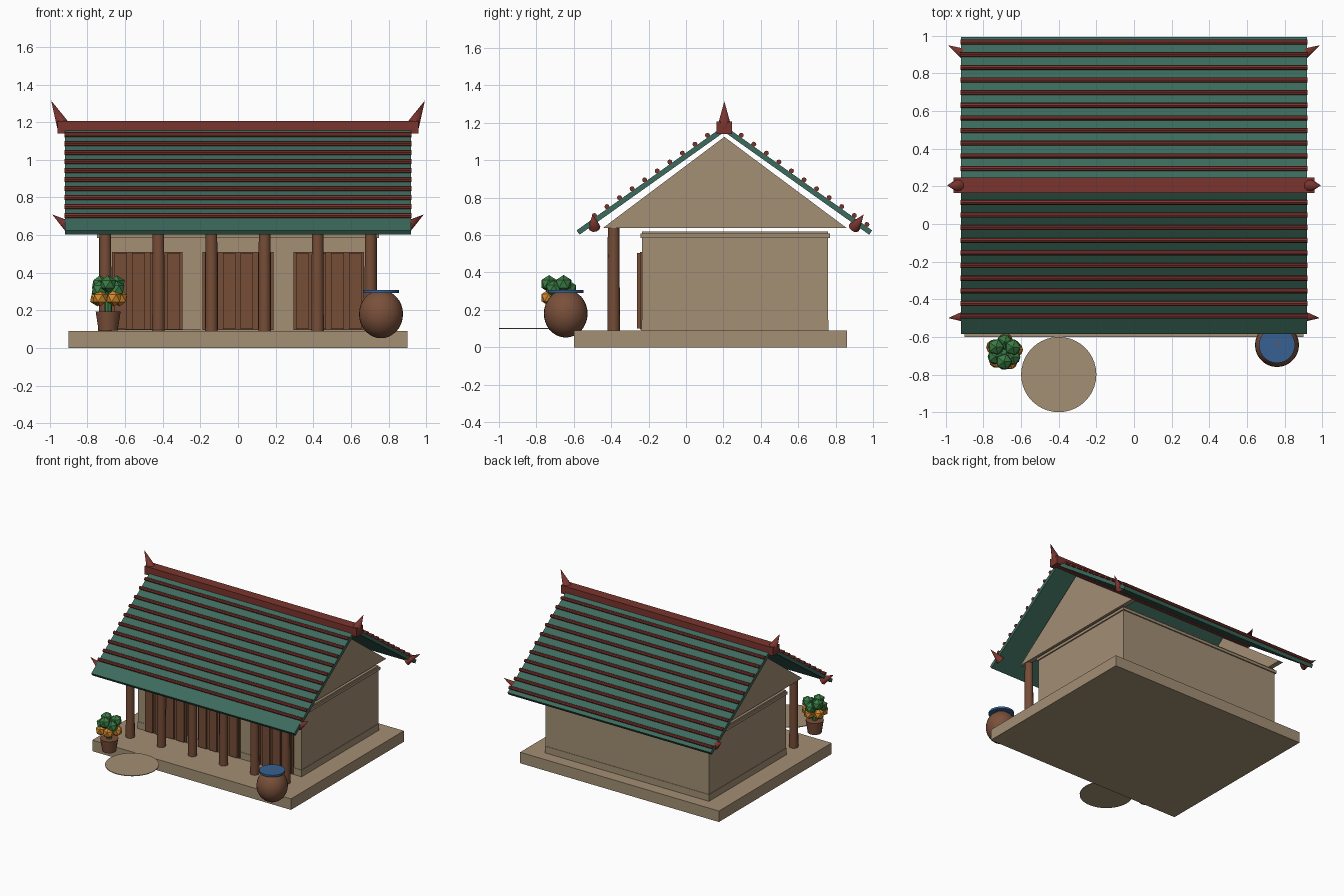
import bpy, bmesh, math
from mathutils import Vector

if "Cube" in bpy.data.objects:
    bpy.data.objects.remove(bpy.data.objects["Cube"])


def mat(name, r, g, b):
    m = bpy.data.materials.new(name)
    lin = [((c / 255 + 0.055) / 1.055) ** 2.4 for c in (r, g, b)]
    m.diffuse_color = (*lin, 1)
    m.use_nodes = True
    m.node_tree.nodes["Principled BSDF"].inputs["Base Color"].default_value = m.diffuse_color
    return m


STONE = mat("sandstone", 163, 143, 116)
GREEN = mat("roof_green", 60, 106, 92)
RED = mat("roof_red", 122, 52, 46)
WOOD = mat("wood", 118, 77, 55)
CLAY = mat("clay", 122, 80, 58)
BLUE = mat("water_blue", 55, 96, 146)
LEAF = mat("leaf_green", 58, 124, 68)
ORANGE = mat("flower_orange", 212, 138, 45)


def finish(name, bm, m, smooth=False):
    bmesh.ops.recalc_face_normals(bm, faces=bm.faces)
    me = bpy.data.meshes.new(name)
    bm.to_mesh(me)
    bm.free()
    me.materials.append(m)
    ob = bpy.data.objects.new(name, me)
    bpy.context.collection.objects.link(ob)
    if smooth:
        bpy.ops.object.select_all(action='DESELECT')
        ob.select_set(True)
        bpy.context.view_layer.objects.active = ob
        bpy.ops.object.shade_smooth_by_angle(angle=math.radians(40))
    return ob


def add_box(bm, x0, x1, y0, y1, z0, z1):
    vs = bmesh.ops.create_cube(bm, size=1)["verts"]
    for v in vs:
        v.co = Vector(((x0 + x1) / 2 + v.co.x * (x1 - x0),
                       (y0 + y1) / 2 + v.co.y * (y1 - y0),
                       (z0 + z1) / 2 + v.co.z * (z1 - z0)))


def box(name, m, *dims):
    bm = bmesh.new()
    add_box(bm, *dims)
    return finish(name, bm, m)


def add_cone(bm, a, b, r1, r2, n):
    """Cone or cylinder between points a and b."""
    a, b = Vector(a), Vector(b)
    d = b - a
    vs = bmesh.ops.create_cone(bm, cap_ends=True, segments=n, radius1=r1,
                               radius2=r2, depth=d.length)["verts"]
    q = Vector((0, 0, 1)).rotation_difference(d)
    for v in vs:
        v.co = q @ v.co + (a + b) / 2


def cone(name, m, a, b, r1, r2, n, smooth=True):
    bm = bmesh.new()
    add_cone(bm, a, b, r1, r2, n)
    return finish(name, bm, m, smooth)


def prism(name, m, profile, x0, x1):
    """Extrude a (y, z) outline along x."""
    bm = bmesh.new()
    f = bm.faces.new([bm.verts.new((x0, y, z)) for y, z in profile])
    ext = bmesh.ops.extrude_face_region(bm, geom=[f])["geom"]
    bmesh.ops.translate(bm, vec=(x1 - x0, 0, 0),
                        verts=[v for v in ext if isinstance(v, bmesh.types.BMVert)])
    return finish(name, bm, m)


RY, RZ, SLOPE = 0.205, 1.185, 0.709   # ridge position and roof pitch

# platform, round step slab, walls and trims
box("platform", STONE, -0.9, 0.9, -0.6, 0.86, 0, 0.09)
cone("round_slab", STONE, (-0.4, -0.8, 0.097), (-0.4, -0.8, 0.102), 0.2, 0.2, 40)
box("walls", STONE, -0.74, 0.74, -0.235, 0.76, 0.09, 0.62)
box("wall_top_band", STONE, -0.75, 0.75, -0.243, 0.77, 0.585, 0.607)
box("wall_skirting", STONE, -0.743, 0.743, -0.238, 0.763, 0.09, 0.145)

# gable plates
for s, side in ((-1, "left"), (1, "right")):
    prism(side + "_gable", STONE, [(-0.445, 0.637), (0.86, 0.637), (RY, 1.125)],
          s * 0.70, s * 0.74)

# roof slopes with rolled battens
for s, side, count in ((-1, "front", 10), (1, "back", 11)):
    prism(side + "_roof", GREEN,
          [(RY, RZ), (RY + s * 0.79, RZ - 0.79 * SLOPE),
           (RY + s * 0.774, RZ - 0.79 * SLOPE - 0.023), (RY, RZ - 0.034)],
          -0.92, 0.92)
    bm = bmesh.new()
    for i in range(count):
        o = 0.09 + 0.0672 * i
        y, z = RY + s * o, RZ - SLOPE * o + 0.012
        add_cone(bm, (-0.922, y, z), (0.922, y, z), 0.0135, 0.0135, 8)
    finish(side + "_roof_battens", bm, RED, True)

# ridge beam, ridge horns and eave horns
box("ridge_beam", RED, -0.96, 0.96, RY - 0.041, RY + 0.041, 1.14, 1.207)
for s, side in ((-1, "left"), (1, "right")):
    cone(side + "_ridge_horn", RED, (s * 0.923, RY, 1.17), (s * 0.993, RY, 1.315),
         0.04, 0, 10)
    for y, ty, end in ((-0.49, -0.50, "front"), (0.90, 0.95, "back")):
        cone(f"{side}_{end}_eave_horn", RED, (s * 0.895, y, 0.642),
             (s * 0.988, ty, 0.71), 0.032, 0, 10)

# veranda columns
for i in range(6):
    x = -0.705 + 0.282 * i
    cone(f"column_{i + 1}", WOOD, (x, -0.387, 0.09), (x, -0.387, 0.66), 0.034, 0.031, 14)

# slatted doors
for i, x in enumerate((-0.482, 0, 0.482)):
    bm = bmesh.new()
    add_box(bm, x - 0.188, x + 0.188, -0.246, -0.23, 0.095, 0.51)
    for k in range(4):
        c = x - 0.141 + 0.094 * k
        add_box(bm, c - 0.034, c + 0.034, -0.262, -0.24, 0.1, 0.505)
    finish(f"door_{i + 1}", bm, WOOD)

# water jar
bm = bmesh.new()
bmesh.ops.create_uvsphere(bm, u_segments=28, v_segments=16, radius=1)
for v in bm.verts:
    v.co = Vector((0.76 + v.co.x * 0.117, -0.643 + v.co.y * 0.117, 0.18 + v.co.z * 0.128))
finish("water_jar", bm, CLAY, True)
cone("jar_water", BLUE, (0.76, -0.643, 0.291), (0.76, -0.643, 0.307), 0.096, 0.096, 28)

# flower pot and plant
PX, PY = -0.69, -0.68
cone("flower_pot", CLAY, (PX, PY, 0.092), (PX, PY, 0.193), 0.052, 0.068, 14)
cone("plant_stem", LEAF, (PX, PY, 0.19), (PX, PY, 0.32), 0.02, 0.02, 8)
for name, m, n, ring, z, r, turn in (("leaf_clumps", LEAF, 6, 0.052, 0.325, 0.047, 0.5),
                                     ("flower_clumps", ORANGE, 5, 0.062, 0.265, 0.044, 0.2)):
    bm = bmesh.new()
    for k in range(n):
        a = turn + 2 * math.pi * k / n
        vs = bmesh.ops.create_icosphere(bm, subdivisions=1, radius=r)["verts"]
        lift = 0.014 * (-1) ** k if m is LEAF else 0
        bmesh.ops.translate(bm, verts=vs, vec=(PX + ring * math.cos(a),
                                               PY + ring * math.sin(a), z + lift))
    finish(name, bm, m)
